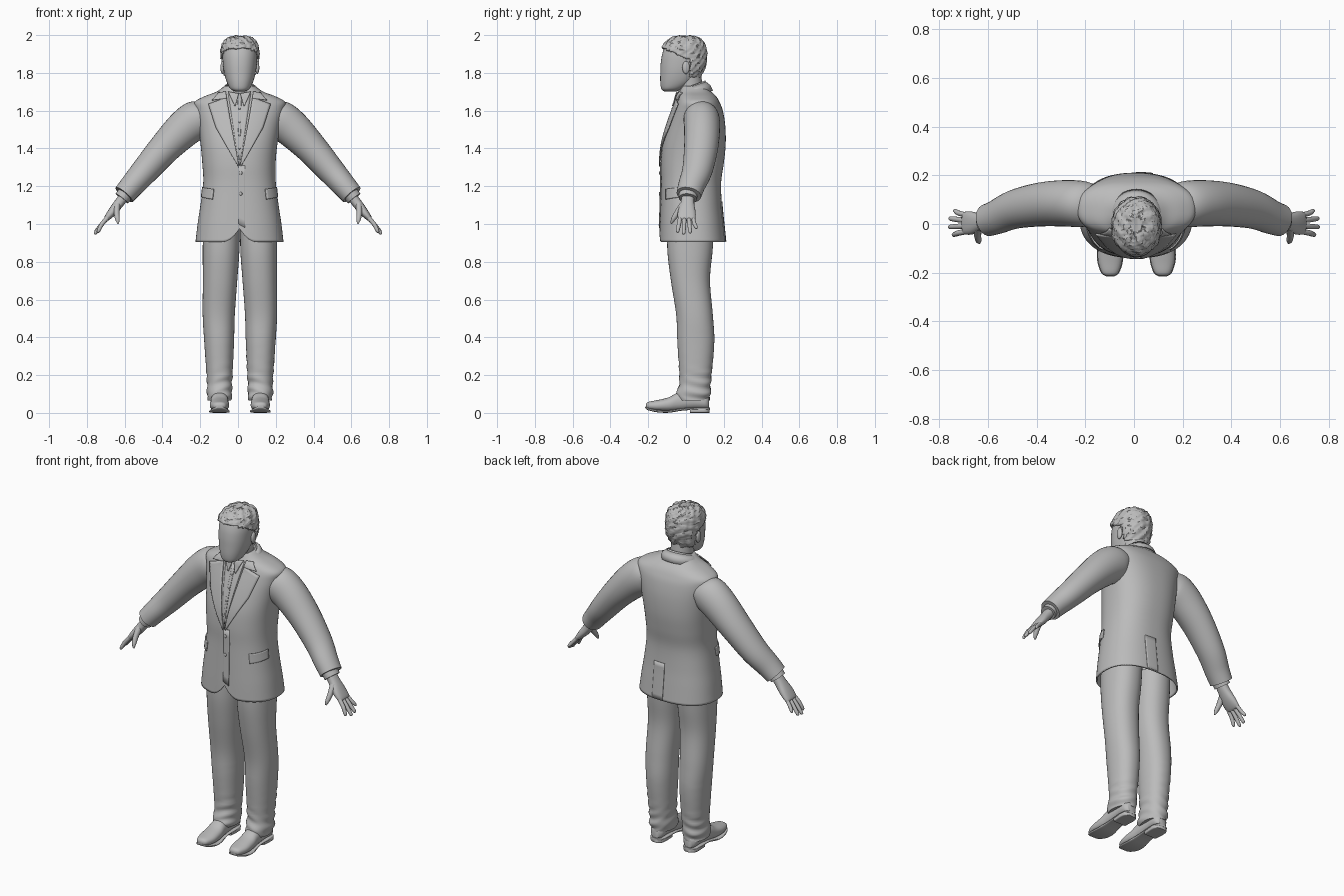
import bpy, bmesh, math, random
from mathutils import Vector
from mathutils.bvhtree import BVHTree

random.seed(4)
cube = bpy.data.objects.get("Cube")
if cube:
    bpy.data.objects.remove(cube)

grey = bpy.data.materials.new("plain_grey")
grey.use_nodes = True
grey.diffuse_color = (0.5, 0.5, 0.5, 1)
grey.node_tree.nodes["Principled BSDF"].inputs["Base Color"].default_value = (0.5, 0.5, 0.5, 1)
SHIFT = 0.008  # the body stands slightly to its left


def finish(name, bm, thick=0, offset=0, angle=45):
    bmesh.ops.recalc_face_normals(bm, faces=bm.faces)
    me = bpy.data.meshes.new(name)
    bm.to_mesh(me)
    bm.free()
    me.materials.append(grey)
    me.shade_smooth()
    me.set_sharp_from_angle(angle=math.radians(angle))
    ob = bpy.data.objects.new(name, me)
    bpy.context.collection.objects.link(ob)
    if thick:
        mod = ob.modifiers.new("thickness", "SOLIDIFY")
        mod.thickness, mod.offset = thick, offset
    return ob


def smooth(st, k=5):
    """Catmull-Rom resampling of a list of number tuples."""
    out = []
    for i in range(len(st) - 1):
        a, b, c, d = st[max(i - 1, 0)], st[i], st[i + 1], st[min(i + 2, len(st) - 1)]
        for j in range(k):
            t = j / k
            out.append([q + t / 2 * (r - p + t * (2 * p - 5 * q + 4 * r - s + t * (3 * (q - r) + s - p)))
                        for p, q, r, s in zip(a, b, c, d)])
    return out + [list(st[-1])]


def ring(c, u, v, a, b, n, e):
    pts = []
    for i in range(n):
        t = math.tau * i / n
        x, y = math.cos(t), math.sin(t)
        pts.append(Vector(c) + u * a * math.copysign(abs(x) ** (2 / e), x)
                   + v * b * math.copysign(abs(y) ** (2 / e), y))
    return pts


def loft(rings, cap_start=True, cap_end=True, closed=True):
    bm = bmesh.new()
    rows = [[bm.verts.new(p) for p in r] for r in rings]
    n = len(rows[0])
    for r, s in zip(rows, rows[1:]):
        for i in range(n if closed else n - 1):
            bm.faces.new((r[i], r[(i + 1) % n], s[(i + 1) % n], s[i]))
    if cap_start:
        bm.faces.new(rows[0])
    if cap_end:
        bm.faces.new(rows[-1])
    return bm


def levels(st, n=40, e=2.2, k=5):
    """Horizontal rings from (centre x, z, half width, front y, back y)."""
    return [ring((x, (f + b) / 2, z), Vector((1, 0, 0)), Vector((0, 1, 0)), w, (b - f) / 2, n, e)
            for x, z, w, f, b in smooth(st, k)]


def tube(name, st, s=1, n=20, e=2, k=5):
    """Limb along (x, y, z, thickness radius, depth radius)."""
    pts = smooth(st, k)
    rings = []
    for i, p in enumerate(pts):
        t = (Vector(pts[min(i + 1, len(pts) - 1)][:3]) - Vector(pts[max(i - 1, 0)][:3])).normalized()
        u = Vector((0, 1, 0)).cross(t).normalized()
        rings.append([Vector((q.x * s, q.y, q.z)) for q in ring(p[:3], u, t.cross(u), p[3], p[4], n, e)])
    return finish(name, loft(rings))


def ball(name, c, size, angle=180):
    bm = bmesh.new()
    bmesh.ops.create_uvsphere(bm, u_segments=16, v_segments=10, radius=1)
    for v in bm.verts:
        v.co = Vector(c) + Vector(size) * v.co
    return finish(name, bm, angle=angle)


# Jacket body, with a rounded cutaway at the front hem
jacket = loft(levels([
    (SHIFT, 0.905, 0.233, -0.14, 0.21), (SHIFT, 1.0, 0.222, -0.138, 0.2), (SHIFT, 1.1, 0.207, -0.135, 0.19),
    (SHIFT, 1.22, 0.192, -0.132, 0.186), (0.005, 1.32, 0.194, -0.133, 0.2), (0.005, 1.42, 0.203, -0.124, 0.21),
    (0.008, 1.52, 0.218, -0.098, 0.208), (0.01, 1.6, 0.236, -0.07, 0.195), (0.01, 1.645, 0.24, -0.052, 0.178),
    (0.01, 1.675, 0.19, -0.045, 0.16), (0.01, 1.7, 0.125, -0.035, 0.135), (0.01, 1.73, 0.08, -0.025, 0.11)],
    n=80, e=2.4), cap_start=False)
for v in jacket.verts:
    if v.co.y < 0 and v.co.z < 1.02:
        lift = 0.07 * max(0, 1 - abs(v.co.x - SHIFT) / 0.09) ** 2
        v.co.z += lift * (1.02 - v.co.z) / 0.115
surface = BVHTree.FromBMesh(jacket)
finish("jacket_body", jacket, 0.008, -1)


def on_front(x, z, off):
    p = surface.ray_cast(Vector((x + SHIFT, -1, z)), Vector((0, 1, 0)))[0]
    return Vector((x + SHIFT, p.y - off if p else 0, z))


def on_back(x, z, off):
    p = surface.ray_cast(Vector((x + SHIFT, 1, z)), Vector((0, -1, 0)))[0]
    return Vector((x + SHIFT, p.y + off if p else 0.2, z))


def on_side(a, z, off):
    d = Vector((math.cos(a), math.sin(a), 0))
    p = surface.ray_cast(Vector((SHIFT, 0.03, z)) + d, -d)[0]
    return p + d * off


def plate(name, inner, outer, s=1, place=on_front, off=0.004, thick=0.006):
    """Thin cloth panel between two edges, laid on the jacket."""
    rows = []
    for i in range(len(inner) - 1):
        for j in range(9):
            a = Vector(inner[i]).lerp(Vector(inner[i + 1]), j / 8)
            b = Vector(outer[i]).lerp(Vector(outer[i + 1]), j / 8)
            if j or not i:
                line = [a.lerp(b, m / 8) for m in range(9)]
                rows.append([place(q.x * s, q.y, off) if place != on_side or s > 0
                             else place(math.pi - q.x, q.y, off) for q in line])
    finish(name, loft(rows, False, False, False), thick)


# Cloth panels on the front and back
plate("shirt_front", [(-0.06, 1.69), (-0.002, 1.31)], [(0.06, 1.69), (0.002, 1.31)], off=0.002, thick=0.004)
plate("shirt_placket", [(-0.01, 1.67), (-0.004, 1.34)], [(0.01, 1.67), (0.004, 1.34)], off=0.005, thick=0.003)
plate("jacket_overlap", [(-0.006, 1.31), (-0.006, 1.0)], [(0.03, 1.31), (0.03, 0.98)], off=0.003, thick=0.005)
plate("back_vent_flap", [(0, 1.12), (0, 0.908)], [(0.07, 1.12), (0.07, 0.908)], place=on_back, off=0.001)
for s, side in ((1, "left"), (-1, "right")):
    plate(side + "_lapel", [(0.068, 1.67), (0.05, 1.56), (0.003, 1.31)],
          [(0.165, 1.635), (0.125, 1.51), (0.008, 1.305)], s, off=0.008)
    plate(side + "_collar_leaf", [(0.072, 1.7), (0.068, 1.665)], [(0.11, 1.695), (0.145, 1.655)], s, off=0.009)
    plate(side + "_shirt_collar_point", [(0.004, 1.69), (0.022, 1.625)], [(0.06, 1.7), (0.026, 1.625)], s, off=0.012)
    plate(side + "_pocket_flap", [(-0.78, 1.185), (-0.76, 1.13)], [(-0.2, 1.195), (-0.2, 1.145)], s, on_side, 0.004)


# Standing collars around the neck
def collar(name, sweep, top, low, tilt):
    rows = []
    for w, d, z in (top, ((top[0] + low[0]) / 2 + 0.005, (top[1] + low[1]) / 2 + 0.005,
                          (top[2] + low[2]) / 2 + 0.005), low):
        arc = [math.radians(sweep) * (i / 20 - 1) for i in range(41)]
        rows.append([Vector((0.01 + w * math.sin(a), 0.035 + d * math.cos(a), z - tilt * (1 - math.cos(a))))
                     for a in arc])
    finish(name, loft(rows, False, False, False), 0.006)


collar("jacket_collar", 125, (0.078, 0.07, 1.75), (0.11, 0.105, 1.705), 0.022)
collar("shirt_collar", 175, (0.068, 0.064, 1.758), (0.074, 0.074, 1.71), 0.024)

# Buttons
for i, z in enumerate((1.27, 1.16)):
    ball(f"jacket_button_{i + 1}", on_front(0.006, z, 0.007), (0.009, 0.004, 0.009))
for i in range(4):
    z = 1.4 + i * 0.07
    ball(f"shirt_button_{i + 1}", on_front(0, z, 0.007), (0.005, 0.003, 0.005))

# Head, neck and ears
HEAD = [(0.01, 1.702, 0.025, -0.115, -0.05), (0.01, 1.715, 0.05, -0.13, -0.015), (0.01, 1.75, 0.069, -0.136, 0.04),
        (0.01, 1.8, 0.083, -0.136, 0.075), (0.01, 1.85, 0.09, -0.134, 0.095), (0.01, 1.9, 0.092, -0.126, 0.1),
        (0.01, 1.945, 0.085, -0.108, 0.092), (0.01, 1.975, 0.06, -0.075, 0.065), (0.01, 1.986, 0.02, -0.03, 0.025)]
finish("head", loft(levels(HEAD)), angle=70)
finish("neck", loft(levels([(0.01, 1.64, 0.066, -0.035, 0.1), (0.01, 1.72, 0.062, -0.045, 0.088),
                            (0.01, 1.8, 0.064, -0.05, 0.08)], e=2)))
for s, side in ((1, "left"), (-1, "right")):
    ball(side + "_ear", (0.01 + s * 0.092, 0.0, 1.828), (0.011, 0.02, 0.034))

# Short tousled hair grown from the skull shape
hair = loft(levels(HEAD, n=72, k=9), False)


def hairline(y):
    t = min(max((y + 0.1) / 0.1, 0), 1)
    return 1.925 - 0.05 * t - (0.095 if y > 0.02 else 0)


bare = [f for f in hair.faces if f.calc_center_median().z < hairline(f.calc_center_median().y)]
bmesh.ops.delete(hair, geom=bare, context="FACES")
hair.normal_update()
for v, n in [(v, v.normal.copy()) for v in hair.verts]:
    out = Vector((v.co.x - 0.01, v.co.y + 0.015, (v.co.z - 1.86) * 0.8)).normalized()
    curl = 0.004 * math.sin(v.co.x * 130 + v.co.z * 90) * math.sin(v.co.y * 120 - v.co.z * 70)
    v.co += out * (0.011 + curl + random.uniform(-0.0025, 0.0025))
finish("hair", hair, 0.014, -1, angle=35)

# Sleeves, hands, legs and shoes
for s, side in ((1, "left"), (-1, "right")):
    tube(side + "_sleeve", [(0.17, 0.08, 1.572, 0.07, 0.085), (0.215, 0.082, 1.555, 0.101, 0.095),
                            (0.285, 0.085, 1.505, 0.099, 0.095), (0.385, 0.08, 1.405, 0.085, 0.09),
                            (0.49, 0.06, 1.285, 0.073, 0.08), (0.56, 0.03, 1.205, 0.064, 0.071),
                            (0.603, 0.015, 1.155, 0.059, 0.066)], s, 32)
    tube(side + "_shirt_cuff", [(0.58, 0.015, 1.18, 0.042, 0.05), (0.615, 0.01, 1.135, 0.042, 0.048)], s, 24)
    for i in range(3):
        ball(f"{side}_cuff_button_{i + 1}", (s * (0.6 - i * 0.02), 0.078 + i * 0.008, 1.19 + i * 0.024),
             (0.007, 0.005, 0.007))
    tube(side + "_palm", [(0.6, 0.01, 1.15, 0.026, 0.034), (0.63, 0.008, 1.11, 0.026, 0.036),
                          (0.665, 0.004, 1.065, 0.023, 0.047), (0.695, 0.004, 1.03, 0.015, 0.046),
                          (0.703, 0.004, 1.022, 0.005, 0.035)], s, 20, 2.4)
    for i, (y0, y1, x, z) in enumerate(((-0.03, -0.044, 0.745, 0.955), (-0.008, -0.012, 0.76, 0.946),
                                        (0.014, 0.022, 0.758, 0.952), (0.036, 0.054, 0.74, 0.975))):
        r = 0.0115 - 0.001 * (i == 3)
        tube(f"{side}_finger_{i + 1}", [(0.685, y0, 1.04, r, r), (0.72, (y0 + y1) / 2, 1.0, r, r),
                                        (x - 0.006, y1, z + 0.008, r * 0.8, r * 0.8),
                                        (x, y1, z, 0.003, 0.003)], s, 10, k=3)
    tube(side + "_thumb", [(0.64, -0.015, 1.1, 0.018, 0.02), (0.642, -0.045, 1.06, 0.015, 0.017),
                           (0.638, -0.068, 1.025, 0.012, 0.012), (0.634, -0.078, 1.002, 0.004, 0.004)], s, 10, k=4)
    leg = levels([(x * s + 0.01, z, w, f, b) for x, z, w, f, b in (
        (0.108, 0.065, 0.06, -0.045, 0.122), (0.108, 0.1, 0.067, -0.052, 0.13), (0.108, 0.15, 0.066, -0.036, 0.13),
        (0.108, 0.22, 0.07, -0.036, 0.137), (0.11, 0.38, 0.079, -0.046, 0.15), (0.112, 0.52, 0.085, -0.052, 0.142),
        (0.105, 0.7, 0.091, -0.08, 0.127), (0.1, 0.85, 0.097, -0.098, 0.14), (0.098, 0.98, 0.097, -0.1, 0.15))], k=6)
    for r in leg:  # soft folds gathering above the shoe
        for p in r:
            fold = 0.004 * math.sin(p.z * 110 + p.x * 40 * s + p.y * 25) * max(0, 1 - p.z / 0.45)
            p.x += fold * s
            p.y += fold
    finish(side + "_trouser_leg", loft(leg))

    # Shoe upper along its length, with a sole and a heel block
    def shoe_part(name, st, e):
        rings = [ring((s * 0.108 + 0.01, y, (lo + hi) / 2), Vector((1, 0, 0)), Vector((0, 0, 1)),
                      w, (hi - lo) / 2, 24, e) for y, w, lo, hi in smooth(st)]
        finish(name, loft(rings), angle=50)

    shoe_part(side + "_shoe", [(-0.213, 0.014, 0.028, 0.046), (-0.2, 0.034, 0.018, 0.058),
                               (-0.15, 0.05, 0.01, 0.068), (-0.09, 0.05, 0.008, 0.083), (-0.04, 0.046, 0.012, 0.108),
                               (0.04, 0.044, 0.02, 0.115), (0.1, 0.042, 0.02, 0.1), (0.122, 0.025, 0.022, 0.085)], 2.3)
    shoe_part(side + "_sole", [(-0.216, 0.014, 0.026, 0.034), (-0.2, 0.037, 0.014, 0.026), (-0.15, 0.053, 0.003, 0.016),
                               (-0.09, 0.053, 0.001, 0.014), (-0.02, 0.043, 0.012, 0.024),
                               (0.06, 0.045, 0.016, 0.028), (0.11, 0.04, 0.016, 0.028), (0.126, 0.022, 0.016, 0.028)], 4)
    shoe_part(side + "_heel", [(0.02, 0.042, 0, 0.024), (0.08, 0.045, 0, 0.024),
                               (0.11, 0.039, 0, 0.024), (0.125, 0.02, 0, 0.024)], 6)
